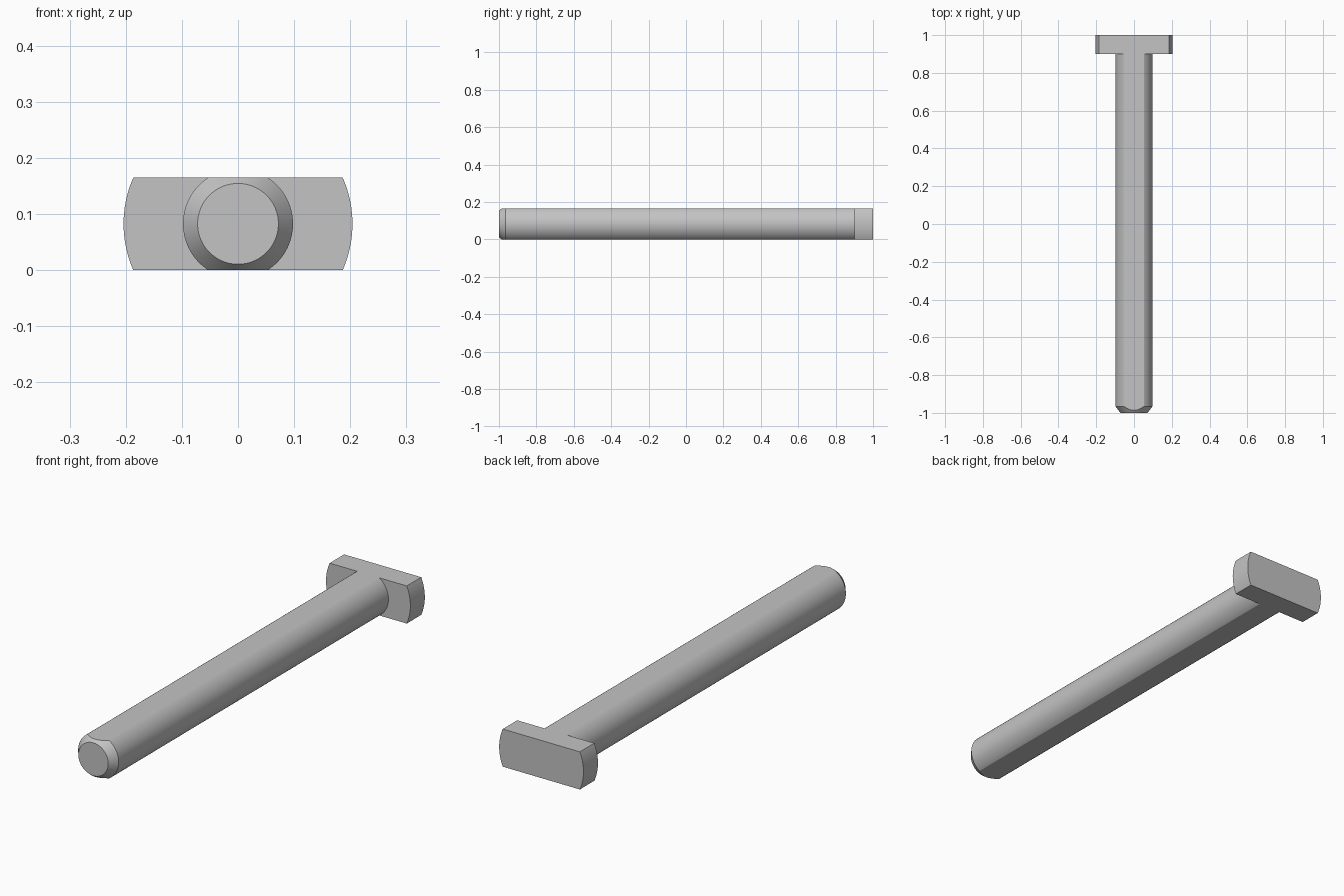
import bpy
import bmesh
import math
from mathutils import Vector

cube = bpy.data.objects.get("Cube")
if cube:
    bpy.data.objects.remove(cube, do_unlink=True)

HALF_HEIGHT = 0.0823
SEGMENTS = 128
SHAFT_R, TIP_R, HEAD_R = 0.098, 0.072, 0.204

# Plain grey metal
metal = bpy.data.materials.new("grey_metal")
metal.use_nodes = True
grey = (0.55, 0.55, 0.55, 1.0)
metal.diffuse_color = grey
metal.node_tree.nodes["Principled BSDF"].inputs["Base Color"].default_value = grey

# Turned bolt: chamfered tip, shaft and round head as (radius, y)
profile = [(TIP_R, -1), (SHAFT_R, -0.965), (SHAFT_R, 0.9), (HEAD_R, 0.9), (HEAD_R, 1)]
bm = bmesh.new()
verts = [bm.verts.new((r, y, 0)) for r, y in profile]
edges = [bm.edges.new(pair) for pair in zip(verts, verts[1:])]
bmesh.ops.spin(bm, geom=verts + edges, cent=(0, 0, 0), axis=(0, 1, 0),
               angle=math.tau, steps=SEGMENTS)
bmesh.ops.remove_doubles(bm, verts=bm.verts[:], dist=1e-5)

# Close the tip and the back of the head
bmesh.ops.holes_fill(bm, edges=[e for e in bm.edges if e.is_boundary], sides=0)

# Mill the top and bottom flats through shaft and head
for side in (1, -1):
    bmesh.ops.bisect_plane(bm, geom=bm.verts[:] + bm.edges[:] + bm.faces[:],
                           plane_co=(0, 0, side * HALF_HEIGHT),
                           plane_no=(0, 0, side), clear_outer=True)
    bmesh.ops.holes_fill(bm, edges=[e for e in bm.edges if e.is_boundary], sides=0)

bmesh.ops.recalc_face_normals(bm, faces=bm.faces[:])
bmesh.ops.translate(bm, verts=bm.verts[:], vec=Vector((0, 0, HALF_HEIGHT)))

mesh = bpy.data.meshes.new("t_head_bolt")
bm.to_mesh(mesh)
bm.free()
mesh.materials.append(metal)
bolt = bpy.data.objects.new("t_head_bolt", mesh)
bpy.context.collection.objects.link(bolt)

# Smooth round sides with crisp machined edges
bpy.ops.object.select_all(action="DESELECT")
bolt.select_set(True)
bpy.context.view_layer.objects.active = bolt
bpy.ops.object.shade_smooth_by_angle(angle=math.radians(20))
